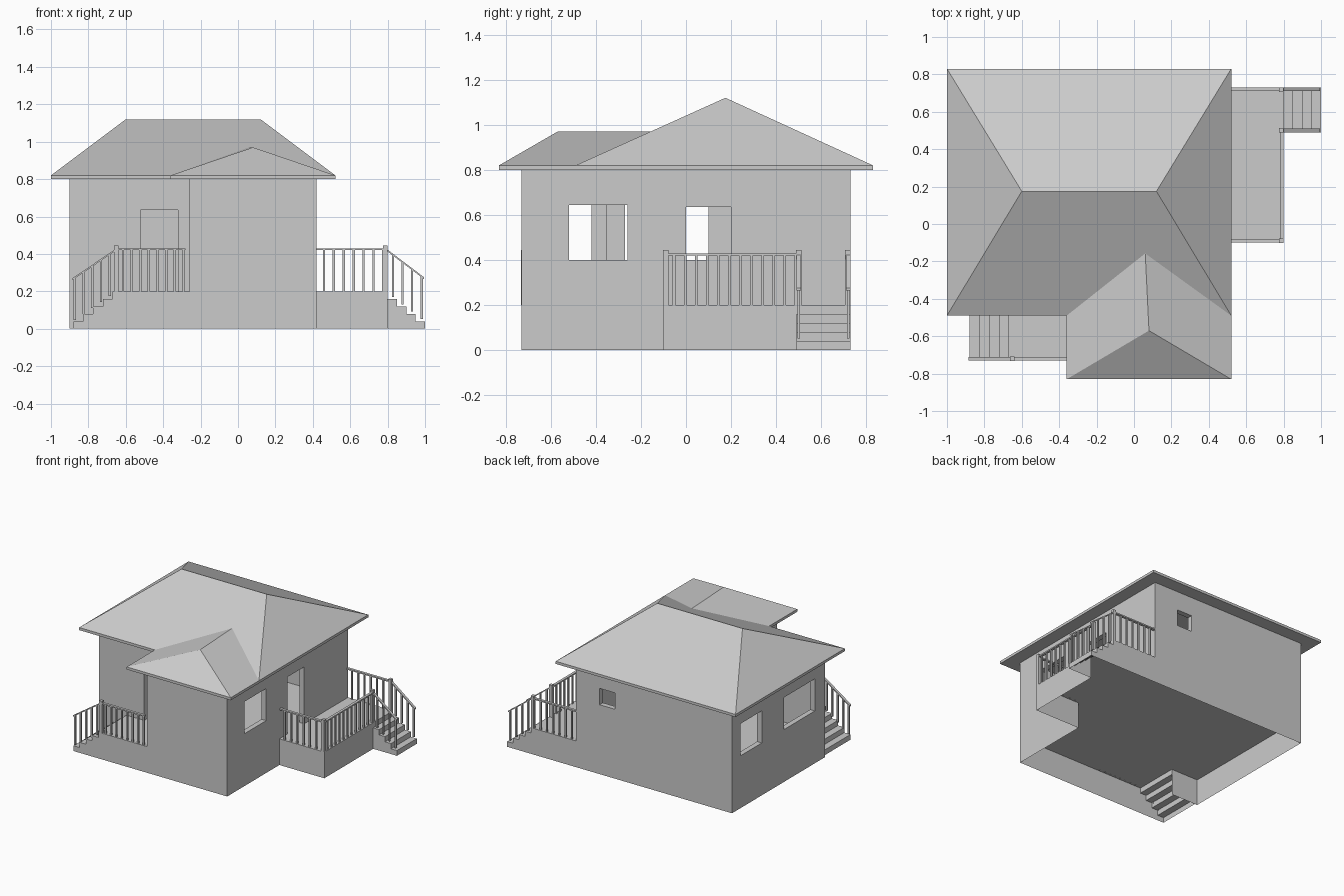
import bpy
from mathutils import Vector

if "Cube" in bpy.data.objects:
    bpy.data.objects.remove(bpy.data.objects["Cube"])


def mesh(name, verts, faces):
    me = bpy.data.meshes.new(name)
    me.from_pydata(verts, [], faces)
    ob = bpy.data.objects.new(name, me)
    bpy.context.collection.objects.link(ob)
    return ob


def prism(name, poly, z0, z1):
    """Closed prism over a counter-clockwise outline."""
    n = len(poly)
    verts = [(x, y, z0) for x, y in poly] + [(x, y, z1) for x, y in poly]
    faces = [(i, (i + 1) % n, (i + 1) % n + n, i + n) for i in range(n)]
    return mesh(name, verts, faces + [tuple(reversed(range(n))), tuple(range(n, 2 * n))])


def box(name, x0, x1, y0, y1, z0, z1):
    return prism(name, [(x0, y0), (x1, y0), (x1, y1), (x0, y1)], z0, z1)


def strip(name, path, z0, z1):
    """Open vertical sheet along a path."""
    n = len(path)
    verts = [(x, y, z) for z in (z0, z1) for x, y in path]
    return mesh(name, verts, [(i, i + 1, i + 1 + n, i + n) for i in range(n - 1)])


def cut(target, cutter):
    m = target.modifiers.new("cut", 'BOOLEAN')
    m.operation, m.solver, m.object = 'DIFFERENCE', 'EXACT', cutter
    bpy.context.view_layer.objects.active = target
    bpy.ops.object.modifier_apply(modifier=m.name)
    bpy.data.objects.remove(cutter)


# Hollow L-shaped walls
FLOOR, EAVE = 0.2, 0.8
walls = prism("walls", [(-.9, -.39), (-.26, -.39), (-.26, -.73), (.42, -.73),
                        (.42, .73), (-.9, .73)], FLOOR, EAVE)
cut(walls, prism("room", [(-.86, -.35), (-.22, -.35), (-.22, -.69), (.38, -.69),
                          (.38, .69), (-.86, .69)], 0.1, 0.9))

# Window and door openings
for opening in [
    (.35, .45, -.52, -.26, .4, .645),    # right window
    (.35, .45, 0, .2, .1, .635),         # right door
    (-.52, -.32, -.42, -.32, .1, .635),  # front door
    (-.3, -.19, -.68, -.42, .4, .645),   # porch window
    (-.95, -.84, -.27, .1, .4, .645),    # left windows
    (-.95, -.84, .37, .63, .4, .645),
    (.09, .22, .66, .76, .53, .655),     # small back window
]:
    cut(walls, box("opening", *opening))

# Floor deck and foundation skirt, open underneath
deck = [(-.67, -.73), (.42, -.73), (.42, -.1), (.8, -.1), (.8, .73),
        (-.9, .73), (-.9, -.39), (-.67, -.39)]
mesh("floor", [(x, y, FLOOR) for x, y in deck], [tuple(range(len(deck)))])
strip("foundation_front", deck[:4] + [(.8, .49)], 0, FLOOR)
strip("foundation_back", deck[4:], 0, FLOOR)


# Stairs: stepped sheet with side panels
def stairs(name, x_top, step, y0, y1):
    prof = [(x_top, FLOOR)]
    for i in range(4):
        z = FLOOR - 0.04 * (i + 1)
        prof += [(x_top + step * i, z), (x_top + step * (i + 1), z)]
    prof += [(x_top + step * 4, 0), (x_top, 0)]
    n = len(prof)
    verts = [(x, y, z) for y in (y0, y1) for x, z in prof]
    faces = [(i, i + 1, i + 1 + n, i + n) for i in range(n - 2)]
    mesh(name, verts, faces + [tuple(range(n)), tuple(range(2 * n - 1, n - 1, -1))])


stairs("front_stairs", -.67, -.0525, -.73, -.39)
stairs("side_stairs", .8, .05, .49, .73)


# Railings
def railing(name, a, b, count):
    a, b = Vector(a), Vector(b)
    d = b - a
    w = Vector((-d.y, d.x, 0)).normalized() * 0.01
    h = Vector((0, 0, 0.01))
    ring = [-w - h, w - h, w, -w]
    mesh(name + "_rail", [p + r for p in (a, b) for r in ring],
         [(0, 1, 5, 4), (1, 2, 6, 5), (2, 3, 7, 6), (3, 0, 4, 7), (3, 2, 1, 0), (4, 5, 6, 7)])
    for i in range(count):
        p = a + d * ((i + 0.75) / count)
        box(name + "_baluster", p.x - .006, p.x + .006, p.y - .006, p.y + .006,
            p.z - .232, p.z - .005)


railing("front_porch", (-.65, -.72, .43), (-.28, -.72, .43), 8)
railing("front_stair", (-.65, -.72, .43), (-.885, -.72, .27), 5)
railing("side_porch", (.79, -.09, .43), (.79, .5, .43), 12)
for y in (-.09, .72):
    railing("side_porch_end", (.42, y, .43), (.79, y, .43), 7)
for y in (.5, .72):
    railing("side_stair", (.79, y, .43), (.995, y, .275), 4)
for x, y in [(-.65, -.72), (.788, -.09), (.788, .5), (.788, .718)]:
    box("railing_post", x - .012, x + .012, y - .012, y + .012, FLOOR, .445)

# Roof: flat eave slab, main hip and front wing hip
TOP = 0.82
prism("eaves", [(-1, -.49), (-.36, -.49), (-.36, -.83), (.52, -.83),
                (.52, .83), (-1, .83)], EAVE, TOP)
mesh("main_roof", [(-1, -.49, TOP), (.52, -.49, TOP), (.52, .83, TOP), (-1, .83, TOP),
                   (-.6, .175, 1.12), (.12, .175, 1.12)],
     [(0, 1, 5, 4), (1, 2, 5), (2, 3, 4, 5), (3, 0, 4)])
mesh("wing_roof", [(-.36, -.83, TOP), (.52, -.83, TOP), (.52, -.49, TOP), (-.36, -.49, TOP),
                   (.08, -.57, .97), (.06, -.155, .97)],
     [(0, 1, 4), (1, 2, 5, 4), (3, 0, 4, 5)])
